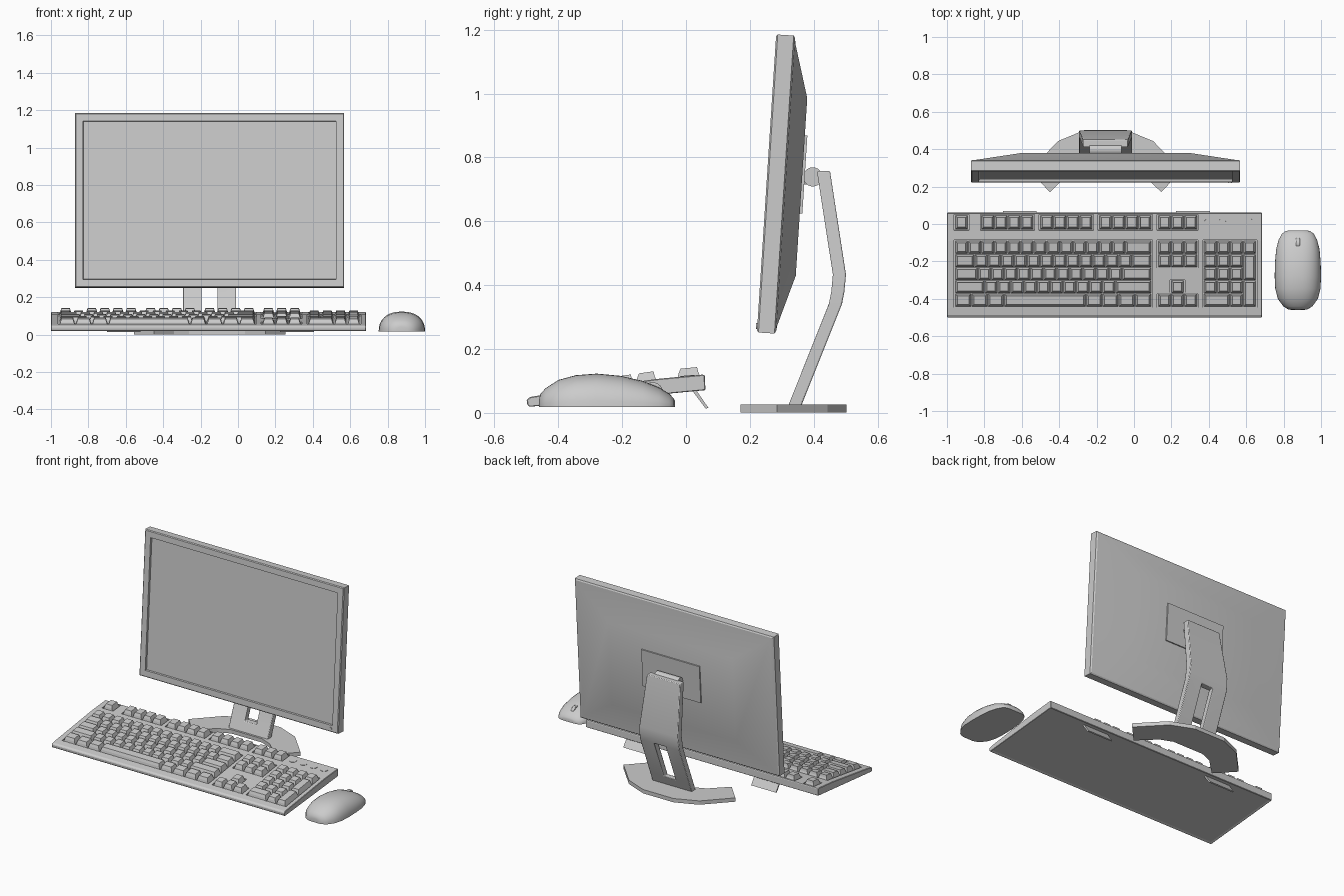
import bpy, bmesh, math
from mathutils import Matrix

if "Cube" in bpy.data.objects:
    bpy.data.objects.remove(bpy.data.objects["Cube"])

CX = -0.152            # centre of the monitor and its stand
TILT_KB = math.radians(5.4)
TILT_SCREEN = math.radians(-3.7)


def finish(bm, name, smooth=None, loc=(0, 0, 0), rx=0.0):
    bmesh.ops.recalc_face_normals(bm, faces=bm.faces)
    me = bpy.data.meshes.new(name)
    bm.to_mesh(me)
    bm.free()
    if smooth:
        me.shade_smooth()
        me.set_sharp_from_angle(angle=math.radians(smooth))
    ob = bpy.data.objects.new(name, me)
    bpy.context.collection.objects.link(ob)
    ob.location, ob.rotation_euler = loc, (rx, 0, 0)
    return ob


def bevel(ob, width, segments=2):
    m = ob.modifiers.new("bevel", 'BEVEL')
    m.width, m.segments, m.limit_method = width, segments, 'ANGLE'


def loft(bm, rings):
    """Join closed rings of points and cap both ends."""
    vs = [[bm.verts.new(p) for p in r] for r in rings]
    n = len(vs[0])
    for a, b in zip(vs, vs[1:]):
        for i in range(n):
            bm.faces.new((a[i], a[(i + 1) % n], b[(i + 1) % n], b[i]))
    return bm.faces.new(vs[0]), bm.faces.new(vs[-1])


def box(bm, x0, x1, y0, y1, z0, z1):
    loft(bm, [[(x0, y0, z), (x1, y0, z), (x1, y1, z), (x0, y1, z)] for z in (z0, z1)])


def disc(bm, radius, depth, loc, axis='Z', seg=24):
    rot = {'Z': Matrix(), 'X': Matrix.Rotation(math.pi / 2, 4, 'Y'),
           'Y': Matrix.Rotation(math.pi / 2, 4, 'X')}[axis]
    bmesh.ops.create_cone(bm, cap_ends=True, segments=seg, radius1=radius, radius2=radius,
                          depth=depth, matrix=Matrix.Translation(loc) @ rot)


# Monitor: nested rectangles from the screen, round the bezel, to the bulged back
MON = (CX, 0.222, 0.252)
rings = [(.675, .045, .890, .012), (.677, .043, .892, .0), (.715, .005, .930, .0),
         (.720, .0, .935, .005), (.720, .0, .935, .055), (.712, .008, .927, .060),
         (.695, .025, .910, .062), (.450, .185, .742, .110)]
bm = bmesh.new()
loft(bm, [[(-w, d, b), (w, d, b), (w, d, t), (-w, d, t)] for w, b, t, d in rings])
finish(bm, "monitor_housing", 25, MON, TILT_SCREEN)

bm = bmesh.new()
box(bm, -.21, .21, .104, .118, .38, .625)
finish(bm, "mounting_plate", None, MON, TILT_SCREEN)

bm = bmesh.new()
disc(bm, .010, .006, (.665, -.001, .02), 'Y', 16)
finish(bm, "power_button", 30, MON, TILT_SCREEN)

# Hinge between plate and stand arm
bm = bmesh.new()
disc(bm, .030, .17, (CX, .397, .739), 'X')
finish(bm, "hinge", 30)
bm = bmesh.new()
box(bm, CX - .07, CX + .07, .36, .425, .715, .750)
finish(bm, "hinge_bracket")

# Stand arm: bent sheet with a slot, given its depth by extrusion
stations = [(.410, .757, .12), (.460, .433, .140), (.455, .380, .1425),
            (.447, .340, .1425), (.345, .085, .1425), (.320, .022, .1425)]
bm = bmesh.new()
grid = [[bm.verts.new((CX + x, y, z)) for x in (-w, -.0425, .0425, w)] for y, z, w in stations]
for i in range(len(grid) - 1):
    for j in range(3):
        if not (i == 3 and j == 1):
            bm.faces.new((grid[i][j], grid[i][j + 1], grid[i + 1][j + 1], grid[i + 1][j]))
front = bm.faces[:]
ret = bmesh.ops.extrude_face_region(bm, geom=front, use_keep_orig=True)
bmesh.ops.translate(bm, vec=(0, .041, 0),
                    verts=[v for v in ret['geom'] if isinstance(v, bmesh.types.BMVert)])
bevel(finish(bm, "stand_arm", 30), .004)

# Stand base: mirrored crescent plate
half = [(.11, .503), (.255, .443), (.405, .285), (.298, .170), (.19, .275), (.11, .308)]
outline = half + [(-x, y) for x, y in reversed(half)]
bm = bmesh.new()
loft(bm, [[(CX + x, y, z) for x, y in outline] for z in (.001, .026)])
finish(bm, "stand_base")

# Keyboard, modelled flat and then tilted
KB = (0, .003, .065)


def deck(y):
    """Height of the keyboard's upper surface."""
    return .050 + min(0, y + .09) * .016 / .36


def key(bm, x0, x1, y0, y1, low, high, ins=0.0):
    """Tapered block sitting on the deck."""
    def ring(z, i, s):
        a, b = y0 + i + s, y1 - i + s
        return [(x0 + i, a, deck(a) + z), (x1 - i, a, deck(a) + z),
                (x1 - i, b, deck(b) + z), (x0 + i, b, deck(b) + z)]
    loft(bm, [ring(low, 0, 0), ring(low + .55 * (high - low), ins * .55, 0), ring(high, ins, .003)]
         if ins else [ring(low, 0, 0), ring(high, 0, 0)])


profile = [(-.495, .0), (-.502, .008), (-.502, .024), (-.490, .031), (-.45, .034),
           (-.09, .050), (.057, .050), (.061, .046), (.058, .0)]
bm = bmesh.new()
loft(bm, [[(x, y, z) for y, z in profile] for x in (-1.0, .685)])
bmesh.ops.recalc_face_normals(bm, faces=bm.faces)
under = [f for f in bm.faces if f.normal.z < -.99]
bmesh.ops.inset_region(bm, faces=under, thickness=.02, depth=-.004)
body = finish(bm, "keyboard_body", None, KB, TILT_KB)
bevel(body, .004, 1)

# Key layout in key units: (column, row, width, height)
U, X0 = .07, -.957
ROW_Y = [.007, -.124, -.196, -.267, -.338, -.409]
keys = [(c, 0, 1, 1) for c in [0] + [s + i for s in (2, 6.5, 11) for i in range(4)]]
keys += [(15.5 + i, r, 1, 1) for r in (0, 1, 2, 5) for i in range(3)] + [(16.5, 4, 1, 1)]
main_rows = [[1] * 13 + [2], [1.5] + [1] * 12 + [1.5], [1.75] + [1] * 11 + [2.25],
             [2.25] + [1] * 10 + [2.75], [1.25] * 3 + [6.25] + [1.25] * 4]
for r, widths in enumerate(main_rows, 1):
    c = 0
    for w in widths:
        keys.append((c, r, w, 1))
        c += w
keys += [(19 + i, r, 1, 1) for r in range(1, 5) for i in range(3)]
keys += [(22, 1, 1, 1), (22, 3, 1, 2), (22, 5, 1, 2), (19, 5, 2, 1), (21, 5, 1, 1)]

bm = bmesh.new()
for c, r, w, h in keys:
    y0 = ROW_Y[r] - .034
    y1 = ROW_Y[r - h + 1] + .034
    key(bm, X0 + c * U + .002, X0 + (c + w) * U - .002, y0, y1 + (.006 if r == 0 else 0),
        -.009, .025, .011)
finish(bm, "keys", None, KB, TILT_KB)

# Sunken wells around the key groups
wells = [(0, 1, 0, 0), (2, 6, 0, 0), (6.5, 10.5, 0, 0), (11, 15, 0, 0), (15.5, 18.5, 0, 0),
         (0, 15, 1, 5), (15.5, 18.5, 1, 2), (15.5, 18.5, 5, 5), (16.5, 17.5, 4, 4), (19, 23, 1, 5)]
bm = bmesh.new()
for c0, c1, r0, r1 in wells:
    top = .039 if (r0, r1) != (5, 5) else .034
    key(bm, X0 + c0 * U - .005, X0 + c1 * U + .005, ROW_Y[r1] - (.039 if r0 != 4 else .03),
        ROW_Y[r0] + top + (.006 if r0 == 0 else 0), -.008, .03)
cutter = finish(bm, "key_well_cutter", None, KB, TILT_KB)
cutter.hide_render = True
cutter.display_type = 'WIRE'
cutter.hide_set(True)
cut = body.modifiers.new("wells", 'BOOLEAN')
cut.operation, cut.solver, cut.object, cut.use_self = 'DIFFERENCE', 'EXACT', cutter, True

# Indicator lights
bm = bmesh.new()
for i in range(4):
    disc(bm, .022, .004, (.396 + i * .075, .007, .050), seg=16)
finish(bm, "indicator_lights", 30, KB, TILT_KB)

# Fold-out keyboard feet
for side, x in (("left", -.70), ("right", .225)):
    bm = bmesh.new()
    foot = [(.018, .072), (.030, .074), (.070, .016), (.062, .013)]
    loft(bm, [[(x + dx, y, z) for y, z in foot] for dx in (0, .18)])
    finish(bm, side + "_keyboard_foot")

# Mouse: domed sections along its length (y, half width, top height)
MX, MZ = .876, .018
sections = [(-.460, .030, .042), (-.456, .052, .059), (-.440, .078, .077), (-.400, .107, .103),
            (-.345, .121, .118), (-.280, .124, .123), (-.205, .122, .116), (-.135, .116, .100),
            (-.085, .103, .080), (-.052, .085, .060), (-.038, .066, .045), (-.034, .045, .036)]
bm = bmesh.new()
N = 20
rings = []
for y, w, top in sections:
    ring = []
    for i in range(N + 1):
        a = math.pi * i / N
        c = math.cos(a)
        ring.append((MX + w * math.copysign(abs(c) ** .85, c), y,
                     MZ + (top - MZ) * abs(math.sin(a)) ** .9))
    rings.append(ring)
loft(bm, rings)
finish(bm, "mouse_body", 50)

bm = bmesh.new()
disc(bm, .033, .022, (MX, -.105, .063), 'X')
bevel(finish(bm, "scroll_wheel", 30), .004)
